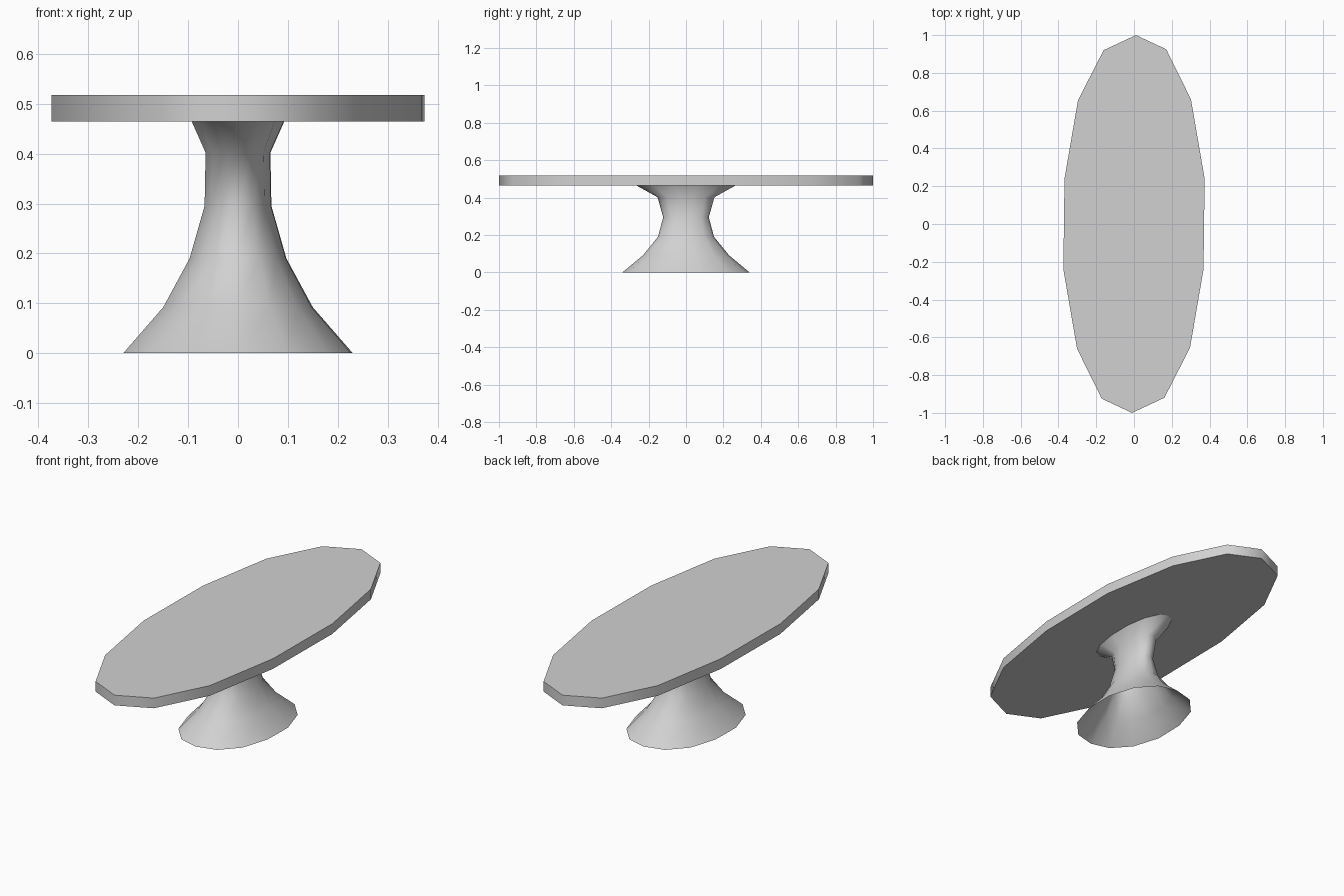
import bpy
import bmesh
import math

cube = bpy.data.objects.get("Cube")
if cube:
    bpy.data.objects.remove(cube, do_unlink=True)

grey = bpy.data.materials.new("light grey")
grey.use_nodes = True
colour = (0.64, 0.64, 0.64, 1)
grey.diffuse_color = colour
grey.node_tree.nodes["Principled BSDF"].inputs["Base Color"].default_value = colour

# Fourteen-sided oval with half-turn symmetry, scaled to unit half-widths
half = [(0.01, 1), (0.17, 0.925), (0.30, 0.66), (0.372, 0.24),
        (0.366, -0.24), (0.295, -0.655), (0.16, -0.92)]
half = [(x / 0.372, y) for x, y in half]
oval = half + [(-x, -y) for x, y in half]


def loft(name, sections, capped):
    """Join ovals given as (height, half width in x, half width in y)."""
    bm = bmesh.new()
    rings = [[bm.verts.new((x * rx, y * ry, z)) for x, y in oval]
             for z, rx, ry in sections]
    n = len(oval)
    for low, high in zip(rings, rings[1:]):
        for i in range(n):
            j = (i + 1) % n
            # the oval runs clockwise, so this order faces outward
            bm.faces.new((low[j], low[i], high[i], high[j]))
    if capped:
        bm.faces.new(rings[0])
        bm.faces.new(rings[-1][::-1])
    mesh = bpy.data.meshes.new(name)
    bm.to_mesh(mesh)
    bm.free()
    mesh.materials.append(grey)
    obj = bpy.data.objects.new(name, mesh)
    bpy.context.collection.objects.link(obj)
    bpy.ops.object.select_all(action='DESELECT')
    obj.select_set(True)
    bpy.context.view_layer.objects.active = obj
    bpy.ops.object.shade_smooth_by_angle(angle=math.radians(62))
    return obj


# Oval slab
loft("table_top", [(0.465, 0.374, 1), (0.518, 0.374, 1)], True)

# Hollow flared foot, open underneath
loft("pedestal", [(0, 0.23, 0.34), (0.092, 0.15, 0.23), (0.19, 0.097, 0.15),
                  (0.295, 0.067, 0.122), (0.402, 0.065, 0.152),
                  (0.465, 0.093, 0.265)], False)
